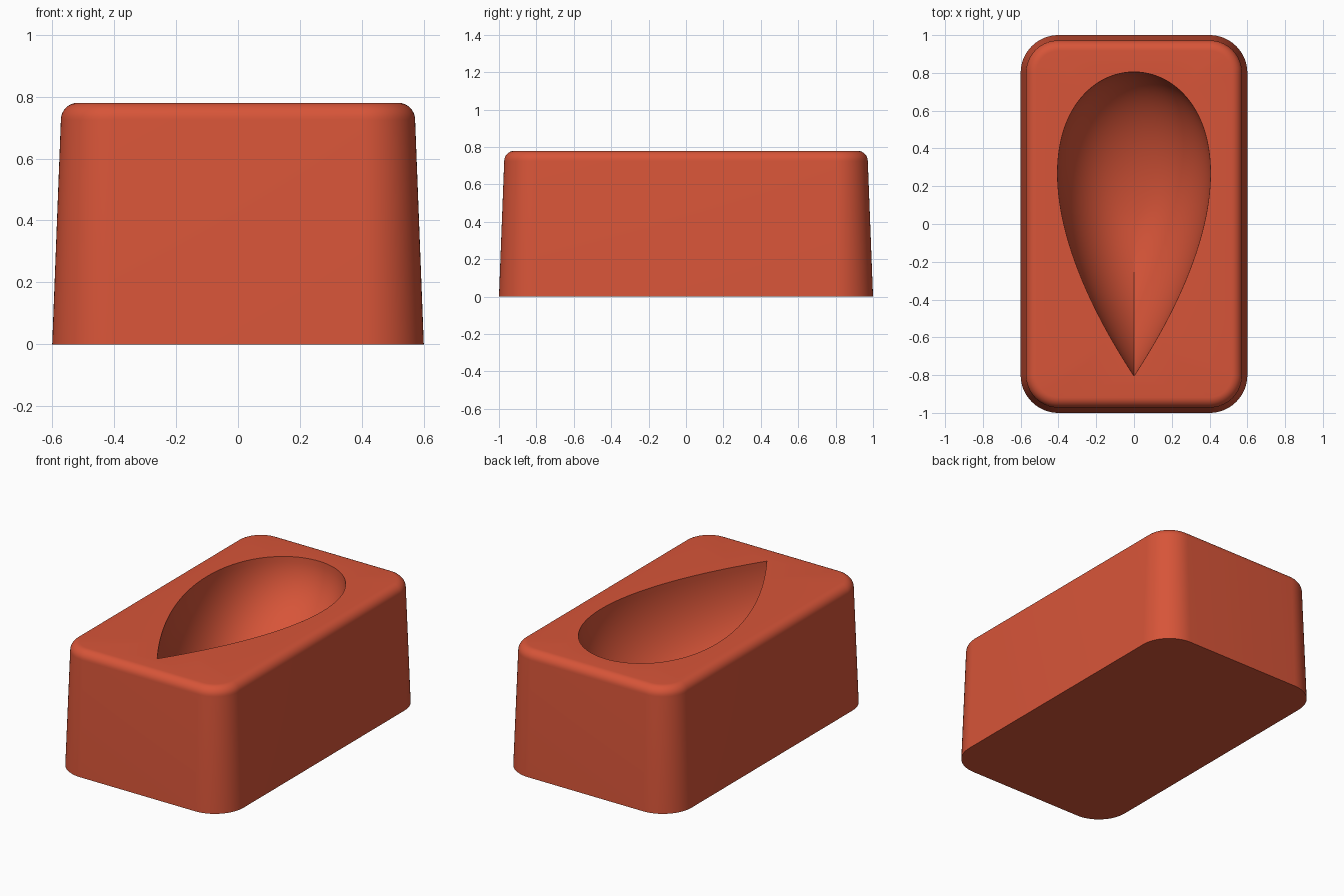
import bpy, bmesh
from math import sin, cos, pi, radians

cube = bpy.data.objects.get("Cube")
if cube:
    bpy.data.objects.remove(cube, do_unlink=True)

HEIGHT, TAPER, FILLET = 0.78, 0.028, 0.055
DEPTH = 0.5

clay = bpy.data.materials.new("terracotta red")
clay.use_nodes = True
colour = (0.68, 0.09, 0.04, 1)
clay.diffuse_color = colour
clay.node_tree.nodes["Principled BSDF"].inputs["Base Color"].default_value = colour


def rounded_ring(bm, inset, z, steps=16):
    """Rounded rectangle, pulled inward by inset."""
    ring = []
    for q, (sx, sy) in enumerate([(1, 1), (-1, 1), (-1, -1), (1, -1)]):
        for i in range(steps + 1):
            a = (q + i / steps) * pi / 2
            r = 0.2 - inset
            ring.append(bm.verts.new((sx * 0.4 + r * cos(a), sy * 0.8 + r * sin(a), z)))
    return ring


def teardrop_ring(bm, scale, z, steps=128):
    """Teardrop with its point toward the front."""
    ring = []
    for i in range(steps):
        t = 2 * pi * i / steps
        ring.append(bm.verts.new((-scale * 0.526 * sin(t) * abs(sin(t / 2)),
                                  -scale * 0.805 * cos(t), z)))
    return ring


def bridge(bm, a, b):
    n = len(a)
    for i in range(n):
        bm.faces.new((a[i], a[(i + 1) % n], b[(i + 1) % n], b[i]))


bm = bmesh.new()

# Tapered outer wall with a rounded top rim
rings = [rounded_ring(bm, 0, 0)]
for i in range(9):
    a = i / 8 * pi / 2
    rings.append(rounded_ring(bm, TAPER + FILLET * (1 - cos(a)),
                              HEIGHT - FILLET * (1 - sin(a))))
for a, b in zip(rings, rings[1:]):
    bridge(bm, a, b)
bm.faces.new(rings[0])

# Bowl shrinking along a quarter ellipse to its lowest point
bowl = []
for i in range(24):
    a = i / 24 * pi / 2
    bowl.append(teardrop_ring(bm, cos(a), HEIGHT - DEPTH * sin(a)))
for a, b in zip(bowl, bowl[1:]):
    bridge(bm, a, b)
bottom = bm.verts.new((0, 0, HEIGHT - DEPTH))
last = bowl[-1]
for i in range(len(last)):
    bm.faces.new((last[i], last[(i + 1) % len(last)], bottom))

# Flat top between the rim and the bowl
edges = [bm.edges.get((r[i], r[(i + 1) % len(r)]))
         for r in (rings[-1], bowl[0]) for i in range(len(r))]
bmesh.ops.triangle_fill(bm, edges=edges, use_beauty=True, normal=(0, 0, 1))
bmesh.ops.recalc_face_normals(bm, faces=bm.faces)

mesh = bpy.data.meshes.new("teardrop_mould")
bm.to_mesh(mesh)
bm.free()
mesh.materials.append(clay)
mould = bpy.data.objects.new("teardrop_mould", mesh)
bpy.context.collection.objects.link(mould)
bpy.context.view_layer.objects.active = mould
mould.select_set(True)
bpy.ops.object.shade_smooth_by_angle(angle=radians(35))
